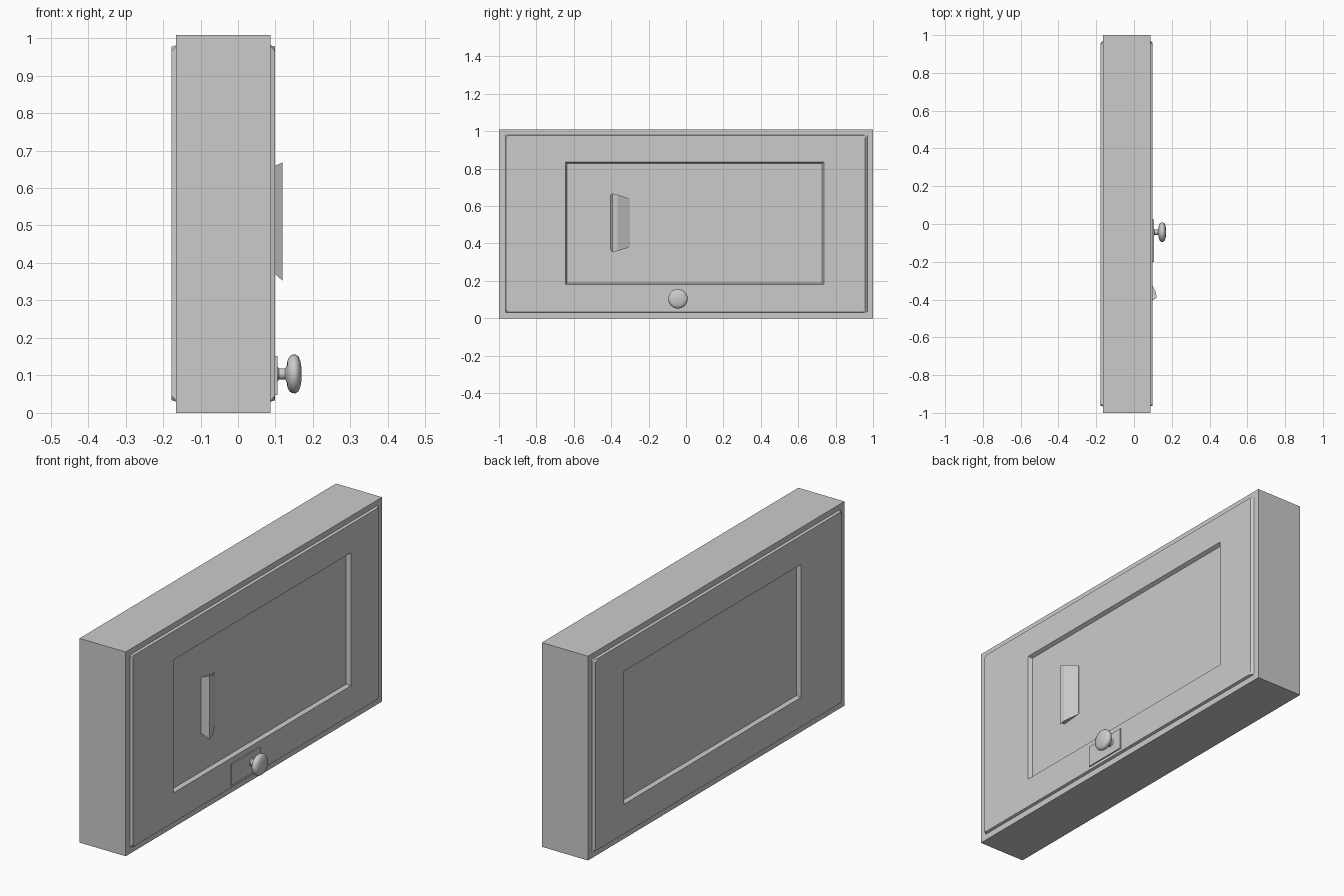
import bpy, bmesh, math

if "Cube" in bpy.data.objects:
    bpy.data.objects.remove(bpy.data.objects["Cube"])

grey = bpy.data.materials.new("plain grey")
grey.diffuse_color = (0.6, 0.6, 0.6, 1)
grey.use_nodes = True
grey.node_tree.nodes["Principled BSDF"].inputs["Base Color"].default_value = grey.diffuse_color


def make(name, bm):
    bmesh.ops.recalc_face_normals(bm, faces=bm.faces)
    me = bpy.data.meshes.new(name)
    bm.to_mesh(me)
    bm.free()
    ob = bpy.data.objects.new(name, me)
    bpy.context.collection.objects.link(ob)
    me.materials.append(grey)
    return ob


def box(name, x0, x1, y0, y1, z0, z1):
    bm = bmesh.new()
    bmesh.ops.create_cube(bm, size=1)
    for v in bm.verts:
        v.co = ((x0 + x1) / 2 + v.co.x * (x1 - x0),
                (y0 + y1) / 2 + v.co.y * (y1 - y0),
                (z0 + z1) / 2 + v.co.z * (z1 - z0))
    return make(name, bm)


def loft(name, rings):
    """Join closed rings of points and cap both ends."""
    bm = bmesh.new()
    loops = [[bm.verts.new(p) for p in r] for r in rings]
    n = len(loops[0])
    for a, b in zip(loops, loops[1:]):
        for i in range(n):
            j = (i + 1) % n
            bm.faces.new((a[i], a[j], b[j], b[i]))
    bm.faces.new(loops[0])
    bm.faces.new(loops[-1])
    return make(name, bm)


def rect(x, y0, y1, z0, z1, c):
    """Rectangle facing x with cut corners."""
    return [(x, y0 + c, z0), (x, y1 - c, z0), (x, y1, z0 + c), (x, y1, z1 - c),
            (x, y1 - c, z1), (x, y0 + c, z1), (x, y0, z1 - c), (x, y0, z0 + c)]


# door core
core_min, core_max = -0.165, 0.087
box("outer_frame", core_min + 0.03, core_max - 0.03, -1, 1, 0, 1.008)


# each side: rim, raised border and sunken centre panel
def face_panel(name, base, out):
    loft(name, [
        rect(base - out * 0.03, -1, 1, 0, 1.008, 0.0003),
        rect(base, -1, 1, 0, 1.008, 0.0003),
        rect(base, -0.965, 0.97, 0.03, 0.981, 0.003),
        rect(base + out * 0.012, -0.962, 0.958, 0.034, 0.977, 0.012),
        rect(base + out * 0.012, -0.645, 0.738, 0.18, 0.836, 0.0003),
        rect(base - out * 0.006, -0.635, 0.728, 0.188, 0.828, 0.0003)])


face_panel("right_face_panel", core_max, 1)
face_panel("left_face_panel", core_min, -1)

# wedge shaped pull, thick on one edge and running into the panel
loft("pull_handle", [
    [(0.080, -0.404, 0.375), (0.080, -0.30, 0.385),
     (0.080, -0.30, 0.635), (0.080, -0.404, 0.655)],
    [(0.100, -0.402, 0.37), (0.085, -0.30, 0.38),
     (0.085, -0.30, 0.64), (0.100, -0.402, 0.66)],
    [(0.119, -0.392, 0.352), (0.117, -0.365, 0.36),
     (0.117, -0.365, 0.66), (0.119, -0.392, 0.668)]])

# latch plate under the knob
box("latch_plate", 0.09, 0.105, -0.20, 0.025, 0.048, 0.152)

# turned door knob
profile = [(0.100, 0.020), (0.106, 0.019), (0.109, 0.015), (0.126, 0.015),
           (0.130, 0.022), (0.132, 0.036), (0.137, 0.046), (0.144, 0.051),
           (0.153, 0.052), (0.161, 0.047), (0.166, 0.036), (0.169, 0.020),
           (0.170, 0.006)]
N = 32
knob = loft("door_knob", [
    [(x, -0.043 + r * math.cos(2 * math.pi * i / N),
      0.104 + r * math.sin(2 * math.pi * i / N)) for i in range(N)]
    for x, r in profile])
bpy.ops.object.select_all(action='DESELECT')
knob.select_set(True)
bpy.context.view_layer.objects.active = knob
bpy.ops.object.shade_smooth_by_angle(angle=math.radians(50))
